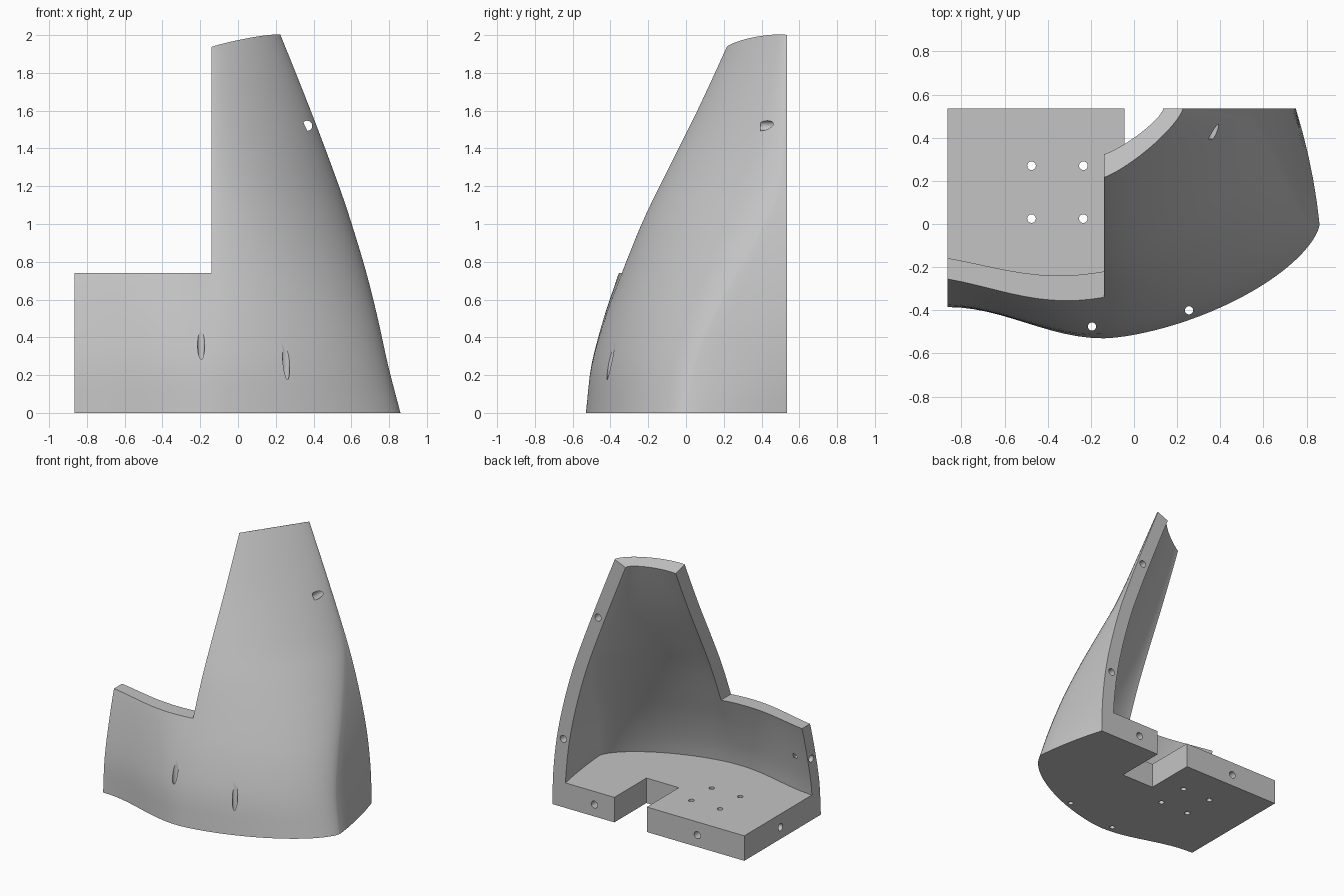
import bpy, bmesh, math
from mathutils import Vector, Matrix

cube = bpy.data.objects.get("Cube")
if cube:
    bpy.data.objects.remove(cube, do_unlink=True)

LEFT, STEP_X, BACK = -0.865, -0.14, 0.535
BASE_Z, STEP_Z = 0.19, 0.74

# height, y at left end, y at step line, widest x, x at back, y of widest x, roundness
PROFILE = [
    (0, -.385, -.53, .86, .75, 0, 1.55),
    (.25, -.368, -.5, .795, .742, .05, 1.58),
    (.5, -.318, -.43, .74, .715, .15, 1.6),
    (.74, -.255, -.34, .68, .668, .28, 1.6),
    (1, -.17, -.235, .602, .6, .42, 1.55),
    (1.2, -.1, -.14, .535, .535, .5, 1.48),
    (1.6, .05, .06, .385, .384, .52, 1.35),
    (2.1, .25, .29, .185, .185, .53, 1.3),
]


def profile_at(z):
    """Smooth interpolation between the rows of the profile."""
    i = max(k for k in range(len(PROFILE) - 1) if PROFILE[k][0] <= z + 1e-9)

    def slope(k, c):
        a, b = PROFILE[max(k - 1, 0)], PROFILE[min(k + 1, len(PROFILE) - 1)]
        return (b[c] - a[c]) / (b[0] - a[0])

    p, q = PROFILE[i], PROFILE[i + 1]
    h = q[0] - p[0]
    t = (z - p[0]) / h
    return [(2*t**3 - 3*t*t + 1) * p[c] + (3*t*t - 2*t**3) * q[c]
            + h * ((t**3 - 2*t*t + t) * slope(i, c) + (t**3 - t*t) * slope(i + 1, c))
            for c in range(1, 7)]


def section(z, inner=False):
    """Closed horizontal outline of the shell, or of its hollow."""
    y_left, y_step, x_max, x_back, y_max, n = profile_at(z)
    if inner:
        y_left, y_step = y_left + 0.097, y_step + 0.12
        x_max, x_back = x_max - 0.106, x_back - 0.106
    pts = []
    for k in range(12):
        s = k / 12
        bump = 0.04 * min(z / STEP_Z, 1) * math.sin(math.pi * s)
        ease = (1 - math.cos(math.pi * s)) / 2
        pts.append((LEFT + (STEP_X - LEFT) * s, y_left + (y_step - y_left) * ease - bump))
    for k in range(29):
        a = math.pi / 2 * k / 28
        pts.append((STEP_X + (x_max - STEP_X) * max(math.sin(a), 0) ** (2 / n),
                    y_max - (y_max - y_step) * max(math.cos(a), 0) ** (2 / n)))
    for k in range(1, 6):
        t = k / 5
        pts.append((x_max + (x_back - x_max) * t * (t + 1) / 2, y_max + (BACK - y_max) * t))
    if inner:
        return [(-1, pts[0][1])] + pts + [(x_back, 0.7), (-1, 0.7)]
    return pts + [(LEFT, BACK)]


def loft(name, z0, z1, inner):
    bm = bmesh.new()
    steps = 32
    rings = []
    for i in range(steps + 1):
        z = z0 + (z1 - z0) * i / steps
        rings.append([bm.verts.new((x, y, z)) for x, y in section(z, inner)])
    for a, b in zip(rings, rings[1:]):
        for j in range(len(a)):
            k = (j + 1) % len(a)
            bm.faces.new((a[j], a[k], b[k], b[j]))
    bm.faces.new(rings[0])
    bm.faces.new(rings[-1])
    return finish(name, bm)


def finish(name, bm):
    bmesh.ops.recalc_face_normals(bm, faces=bm.faces)
    mesh = bpy.data.meshes.new(name)
    bm.to_mesh(mesh)
    bm.free()
    obj = bpy.data.objects.new(name, mesh)
    bpy.context.collection.objects.link(obj)
    return obj


def box(lo, hi):
    bm = bmesh.new()
    bmesh.ops.create_cube(bm, size=1)
    for v in bm.verts:
        v.co = [a + (b - a) * (c + 0.5) for a, b, c in zip(lo, hi, v.co)]
    return finish("box_cutter", bm)


def drill(start, end, radius):
    start, end = Vector(start), Vector(end)
    axis = end - start
    turn = axis.to_track_quat('Z', 'Y').to_matrix().to_4x4()
    bm = bmesh.new()
    bmesh.ops.create_cone(bm, cap_ends=True, segments=20, radius1=radius, radius2=radius,
                          depth=axis.length,
                          matrix=Matrix.Translation((start + end) / 2) @ turn)
    return finish("drill_cutter", bm)


# Curved outer body
shell = loft("curved_shell", 0, 2.1, False)
bpy.context.view_layer.objects.active = shell
shell.select_set(True)


def cut(cutter):
    cutter.hide_render = True
    mod = shell.modifiers.new("cut", 'BOOLEAN')
    mod.operation, mod.solver, mod.object = 'DIFFERENCE', 'EXACT', cutter
    bpy.ops.object.modifier_apply(modifier=mod.name)
    bpy.data.objects.remove(cutter, do_unlink=True)


# Hollow above the floor, low left wing, and notch in the floor
cut(loft("hollow_cutter", BASE_Z, 2.1, True))
cut(box((-2, -2, STEP_Z), (STEP_X, 2, 3)))
cut(box((-.045, .15, -1), (.228, 1, .5)))

# Sloping top rim
normal = Vector((-.41, .275, 1)).normalized()
rim = box((-1, -1, 0), (1, 1, 1))
rim.data.transform(Matrix.Translation((.225, BACK, 2))
                   @ normal.to_track_quat('Z', 'Y').to_matrix().to_4x4())
cut(rim)

# Mounting holes through the floor
for x in (-.475, -.235):
    for y in (.025, .27):
        cut(drill((x, y, -.1), (x, y, .4), .02))

# Upright holes that break out through the front wall
for x, y in ((-.195, -.475), (.255, -.4)):
    cut(drill((x, y, -.1), (x, y, .6), .019))

# Joining holes in the back and left edges
for x, z in ((.396, .09), (-.47, .09), (.657, .52), (.366, 1.52)):
    cut(drill((x, BACK + .1, z), (x, BACK - .14, z), .027))
for y, z in ((.1, .09), (-.27, .47)):
    cut(drill((LEFT - .1, y, z), (LEFT + .14, y, z), .027))

# Plain grey finish
grey = bpy.data.materials.new("light_grey")
grey.use_nodes = True
colour = (.55, .55, .55, 1)
grey.diffuse_color = colour
grey.node_tree.nodes["Principled BSDF"].inputs["Base Color"].default_value = colour
shell.data.materials.clear()
shell.data.materials.append(grey)
for face in shell.data.polygons:
    face.material_index = 0
bpy.ops.object.shade_smooth_by_angle(angle=math.radians(30))
